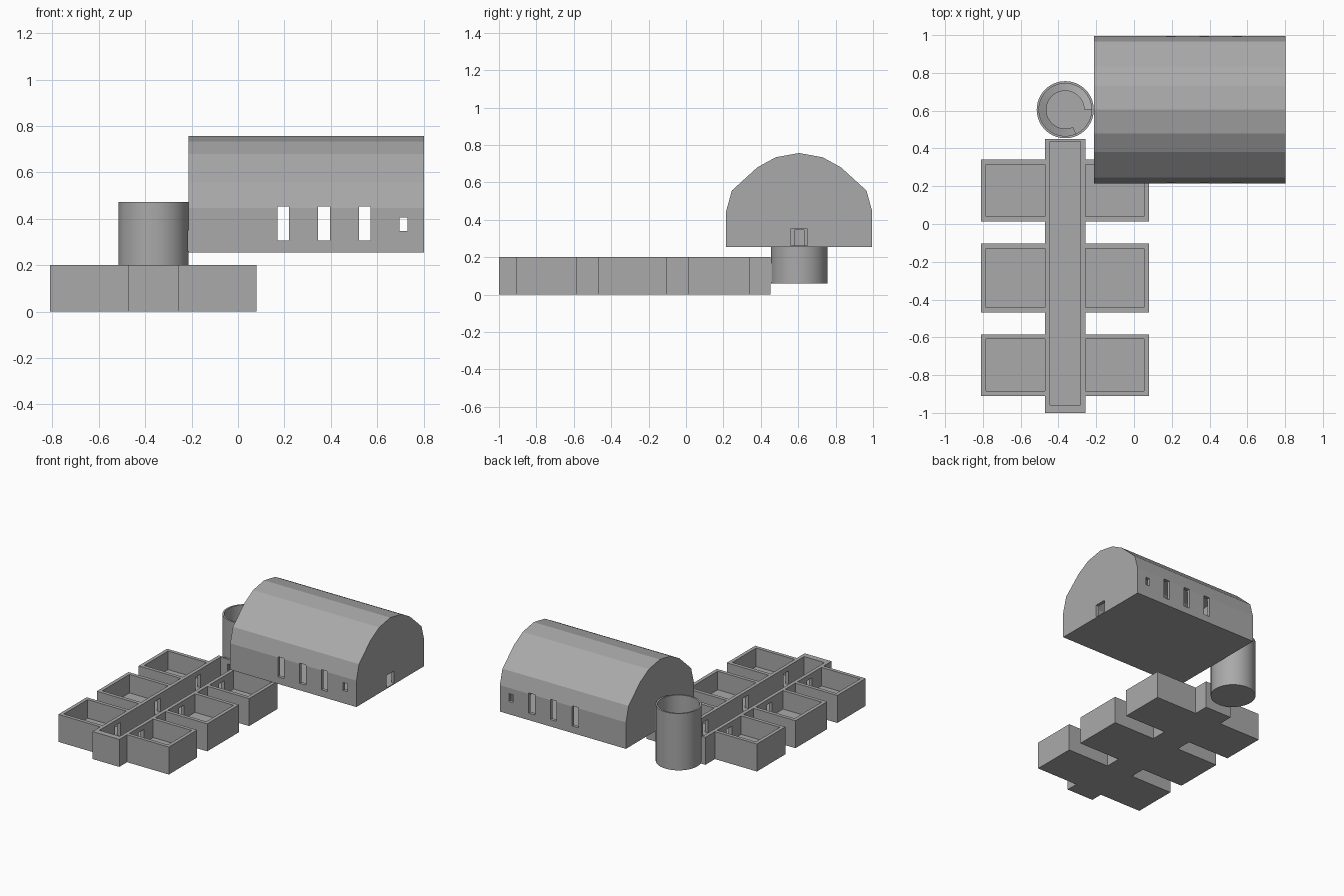
import bpy
import bmesh
from math import cos, sin, radians

if "Cube" in bpy.data.objects:
    bpy.data.objects.remove(bpy.data.objects["Cube"], do_unlink=True)

stone = bpy.data.materials.new("warm_grey_stone")
stone.use_nodes = True
stone.diffuse_color = (0.4, 0.4, 0.4, 1)
stone.node_tree.nodes["Principled BSDF"].inputs["Base Color"].default_value = (0.4, 0.4, 0.4, 1)


def finish(name, bm):
    bmesh.ops.recalc_face_normals(bm, faces=bm.faces)
    mesh = bpy.data.meshes.new(name)
    bm.to_mesh(mesh)
    bm.free()
    mesh.materials.append(stone)
    obj = bpy.data.objects.new(name, mesh)
    bpy.context.collection.objects.link(obj)
    return obj


def prism(name, outline, place, start, end):
    """Extrude a closed outline between two stations along one axis."""
    bm = bmesh.new()
    rings = [[bm.verts.new(place(a, b, t)) for a, b in outline] for t in (start, end)]
    count = len(outline)
    for ring in rings:
        bm.faces.new(ring)
    for i in range(count):
        j = (i + 1) % count
        bm.faces.new((rings[0][i], rings[0][j], rings[1][j], rings[1][i]))
    return finish(name, bm)


def upright(a, b, t):
    return (a, b, t)


def lengthwise(a, b, t):
    return (t, a, b)


def box(name, x, y, z):
    outline = [(x[0], y[0]), (x[1], y[0]), (x[1], y[1]), (x[0], y[1])]
    return prism(name, outline, upright, *z)


def circle(cx, cy, radius, count=64):
    turn = radians(360 / count)
    return [(cx + radius * cos(i * turn), cy + radius * sin(i * turn)) for i in range(count)]


def combine(obj, other, operation="DIFFERENCE"):
    """Apply a boolean and discard the helper."""
    mod = obj.modifiers.new("combine", "BOOLEAN")
    mod.operation = operation
    mod.solver = "EXACT"
    mod.object = other
    graph = bpy.context.evaluated_depsgraph_get()
    mesh = bpy.data.meshes.new_from_object(obj.evaluated_get(graph))
    obj.modifiers.clear()
    obj.data = mesh
    bpy.data.objects.remove(other, do_unlink=True)


def cut(obj, x, y, z):
    combine(obj, box("cutter", x, y, z))


# Shared levels and layout
FLOOR, TOP, WALL = 0.065, 0.2, 0.026
CX, CY = -0.364, 0.605
HALL_FLOOR = 0.262
rooms = [(0.014, 0.341), (-0.468, -0.103), (-0.91, -0.584)]
sides = [(-0.81, -0.472), (-0.256, 0.08)]

# Cell wing: corridor with rooms along both sides, open at the top
wing = box("corridor_and_rooms", (-0.472, -0.256), (-1, 0.451), (0, TOP))
for y0, y1 in rooms:
    combine(wing, box("room_block", (-0.81, 0.08), (y0, y1), (0, TOP)), "UNION")
cut(wing, (-0.472 + WALL, -0.256 - WALL), (-0.957, 0.436), (FLOOR, 0.3))
for y0, y1 in rooms:
    cut(wing, (-0.81 + WALL, -0.472), (y0 + WALL, y1 - WALL), (FLOOR, 0.3))
    cut(wing, (-0.256, 0.08 - WALL), (y0 + WALL, y1 - WALL), (FLOOR, 0.3))
    # Doorways through both corridor walls
    mid = (y0 + y1) / 2
    cut(wing, (-0.55, -0.18), (mid - 0.03, mid + 0.03), (FLOOR, 0.165))
cut(wing, (CX - 0.025, CX + 0.025), (0.42, 0.47), (FLOOR, 0.165))

# Round stair tower, open at the top
tower = prism("stair_tower", circle(CX, CY, 0.151), upright, 0.06, 0.473)
combine(tower, prism("cutter", circle(CX, CY, 0.139), upright, 0.068, 0.6))
cut(tower, (CX - 0.025, CX + 0.025), (0.43, 0.5), (0.068, 0.165))
cut(tower, (-0.25, -0.18), (CY - 0.025, CY + 0.025), (HALL_FLOOR, 0.35))

# Spiral ramp climbing from the corridor to the hall
bm = bmesh.new()
previous = None
STEPS = 48
for i in range(STEPS + 1):
    f = i / STEPS
    angle = radians(294 * (1 - f))
    z = 0.078 + f * (HALL_FLOOR - 0.078)
    section = [bm.verts.new((CX + r * cos(angle), CY + r * sin(angle), z + dz))
               for r, dz in ((0.1, 0), (0.141, 0), (0.141, -0.01), (0.1, -0.01))]
    if previous:
        for k in range(4):
            n = (k + 1) % 4
            bm.faces.new((previous[k], previous[n], section[n], section[k]))
    if i in (0, STEPS):
        bm.faces.new(section)
    previous = section
ramp = finish("spiral_ramp", bm)

# Vaulted hall with a hollow inside
half = [(0.39, 0.255), (0.39, 0.447), (0.36, 0.556), (0.224, 0.68), (0.126, 0.734)]
arch = [(CY + a, b) for a, b in half] + [(CY, 0.757)]
arch += [(CY - a, b) for a, b in reversed(half)]
hall = prism("vaulted_hall", arch, lengthwise, -0.213, 0.803)
inner = [(CY + (a - CY) * 0.94, max(HALL_FLOOR, HALL_FLOOR + (b - HALL_FLOOR) * 0.955))
         for a, b in arch]
combine(hall, prism("cutter", inner, lengthwise, -0.19, 0.78))

# Windows through both long walls, one of them small
for x in (0.17, 0.346, 0.521):
    cut(hall, (x, x + 0.05), (0.1, 1.1), (0.306, 0.452))
cut(hall, (0.697, 0.731), (0.1, 1.1), (0.348, 0.405))

# Doors in the two end walls
cut(hall, (0.75, 0.85), (CY - 0.045, CY + 0.045), (HALL_FLOOR, 0.352))
cut(hall, (-0.25, -0.17), (CY - 0.025, CY + 0.025), (HALL_FLOOR, 0.345))

# Smooth the round parts, keep the rest faceted
for obj in (tower, ramp):
    bpy.ops.object.select_all(action="DESELECT")
    obj.select_set(True)
    bpy.context.view_layer.objects.active = obj
    bpy.ops.object.shade_smooth_by_angle(angle=radians(30))
